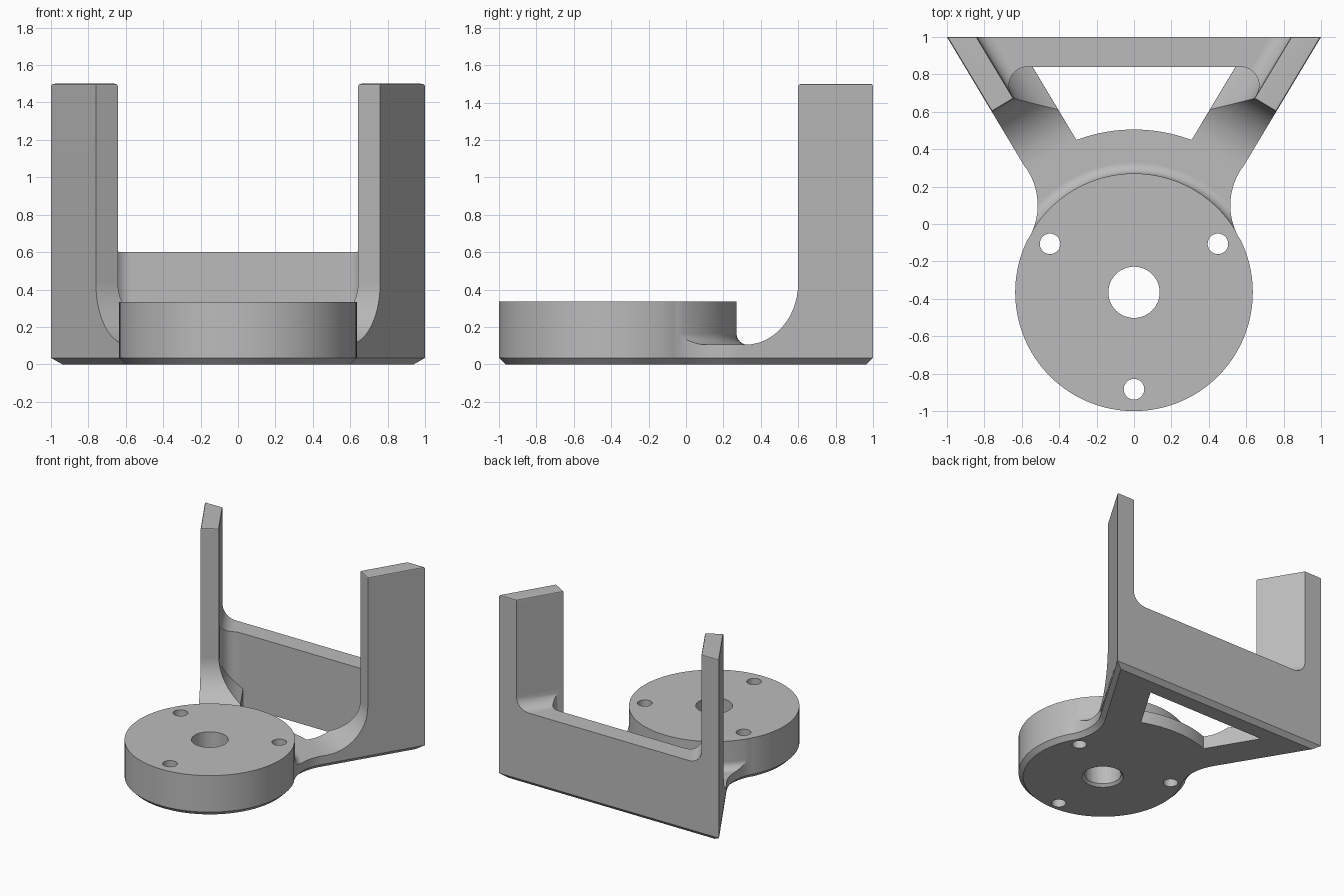
import bpy, bmesh
from math import sin, cos, pi, radians

cube = bpy.data.objects.get("Cube")
if cube:
    bpy.data.objects.remove(cube, do_unlink=True)

HUB_Y, HUB_R, HUB_TOP = -0.365, 0.635, 0.335
PLATE_TOP, CHAMFER = 0.105, 0.035
POST_T, POST_LEN, ARM_W, ARM_LEN = 0.137, 0.467, 0.31, 0.816
DX, DY = 0.5145, -0.8575          # direction of an arm, from back corner to hub


def arc(cx, cy, r, a0, a1, n):
    return [(cx + r * cos(radians(a0 + (a1 - a0) * i / n)),
             cy + r * sin(radians(a0 + (a1 - a0) * i / n))) for i in range(n + 1)]


def to_object(bm, name):
    bmesh.ops.recalc_face_normals(bm, faces=bm.faces)
    mesh = bpy.data.meshes.new(name)
    bm.to_mesh(mesh)
    bm.free()
    obj = bpy.data.objects.new(name, mesh)
    bpy.context.collection.objects.link(obj)
    return obj


def solid(name, start, end, chamfer=0):
    """Closed solid between two matching loops of 3D points."""
    bm = bmesh.new()
    a = [bm.verts.new(p) for p in start]
    b = [bm.verts.new(p) for p in end]
    base = bm.faces.new(a)
    bm.faces.new(b)
    for i in range(len(a)):
        j = (i + 1) % len(a)
        bm.faces.new((a[i], a[j], b[j], b[i]))
    bmesh.ops.recalc_face_normals(bm, faces=bm.faces)
    if chamfer:
        bmesh.ops.bevel(bm, geom=list(base.edges), offset=chamfer, segments=1,
                        affect='EDGES', clamp_overlap=False)
    return to_object(bm, name)


def prism(name, pts, z0, z1, chamfer=0):
    return solid(name, [(x, y, z0) for x, y in pts], [(x, y, z1) for x, y in pts], chamfer)


def combine(target, other, op):
    mod = target.modifiers.new("combine", 'BOOLEAN')
    mod.operation, mod.solver, mod.object = op, 'EXACT', other
    bpy.context.view_layer.objects.active = target
    bpy.ops.object.modifier_apply(modifier=mod.name)
    bpy.data.objects.remove(other, do_unlink=True)


def at(a, n, s):
    """Point a along the arm and n inward from its outer face; s is the side."""
    return (s * (1 - DX * a + DY * n), 1 + DY * a + DX * n)


def cove(offset, floor, r, reach):
    """Profile of the space above a concave fillet."""
    curve = arc(offset + r, floor + r, r, 180, 270, 14)
    return curve + [(reach, floor), (reach, 1.7), (offset, 1.7)]


# Base plate and hub as one outline with a chamfered underside
flank = [(-1, 1)] + arc(-0.865, 0.1, 0.35, 31, -28.3, 16)
rim = arc(0, HUB_Y, HUB_R, 153.75, 386.25, 62)
outline = flank + rim + [(-x, y) for x, y in reversed(flank)]
bracket = prism("bracket", outline, 0, HUB_TOP, CHAMFER)

# Clear the space behind the raised hub, leaving a small fillet at its foot
bm = bmesh.new()
section = arc(HUB_R + 0.06, PLATE_TOP + 0.06, 0.06, 180, 270, 6) + [(2, PLATE_TOP), (2, 0.5), (HUB_R, 0.5)]
rings = []
for i in range(35):
    t = radians(26.25 + 3.75 * i)
    rings.append([bm.verts.new((r * cos(t), HUB_Y + r * sin(t), z)) for r, z in section])
for p, q in zip(rings, rings[1:]):
    for i in range(len(p)):
        j = (i + 1) % len(p)
        bm.faces.new((p[i], p[j], q[j], q[i]))
bm.faces.new(rings[0])
bm.faces.new(rings[-1])
combine(bracket, to_object(bm, "hub_clearance"), 'DIFFERENCE')

for s in (-1, 1):
    # Arm with upright post, coved on its front and inner faces
    foot = [(s, 1), at(ARM_LEN, 0, s), at(ARM_LEN, ARM_W, s), (s * (1 + ARM_W / DY), 1)]
    arm = prism("arm_and_post", foot, 0.06, 1.5)
    prof = cove(POST_T, PLATE_TOP, 0.33, 0.9)
    combine(arm, solid("inner_cove", [(*at(-1, n, s), z) for n, z in prof],
                       [(*at(1.5, n, s), z) for n, z in prof]), 'DIFFERENCE')
    prof = cove(POST_LEN, PLATE_TOP, 0.33, 1.5)
    combine(arm, solid("front_cove", [(*at(a, -0.3, s), z) for a, z in prof],
                       [(*at(a, 0.8, s), z) for a, z in prof]), 'DIFFERENCE')
    # Softened top of the post
    bm = bmesh.new()
    bm.from_mesh(arm.data)
    top = [e for e in bm.edges if all(v.co.z > 1.49 for v in e.verts)]
    bmesh.ops.bevel(bm, geom=top, offset=0.012, segments=2, profile=0.5, affect='EDGES')
    bm.to_mesh(arm.data)
    bm.free()

    # Half of the back wall, rounded into the post
    r = 0.098
    round_in = [(s * -x, y) for x, y in arc(-0.57, 0.84 - r, r, 90, 211, 12)]
    half = [(0, 1), (0, 0.84)] + round_in + [at(0.443, 0.07, s), (s * 0.92, 1)]
    wall = prism("back_wall", half, 0.06, 0.75)
    prof = cove(POST_T, 0.6, 0.1, 1.5)
    combine(wall, solid("wall_top_cove", [(*at(-1, n, s), z) for n, z in prof],
                        [(*at(2, n, s), z) for n, z in prof]), 'DIFFERENCE')
    combine(arm, wall, 'UNION')
    combine(bracket, arm, 'UNION')

# Window between hub, arms and back wall
window = arc(0, HUB_Y, 0.87, 69.3, 110.7, 16) + [(-0.542, 0.84), (0.542, 0.84)]
combine(bracket, prism("window_cutter", window, -0.1, 1), 'DIFFERENCE')

# Centre bore with a chamfered mouth, and three bolt holes
combine(bracket, prism("bore_cutter", arc(0, HUB_Y, 0.137, 0, 352.5, 47), -0.1, 1), 'DIFFERENCE')
mouth = [[(x, y, z) for x, y in arc(0, HUB_Y, rad, 0, 352.5, 47)]
         for rad, z in ((0.167, -0.01), (0.127, 0.03))]
combine(bracket, solid("bore_mouth_cutter", *mouth), 'DIFFERENCE')
for deg in (30, 150, 270):
    t = radians(deg)
    hole = arc(0.518 * cos(t), HUB_Y + 0.518 * sin(t), 0.055, 0, 348.75, 31)
    combine(bracket, prism("bolt_hole_cutter", hole, -0.1, 1), 'DIFFERENCE')

# Plain grey finish
grey = bpy.data.materials.new("grey")
grey.use_nodes = True
color = (0.5, 0.5, 0.5, 1)
grey.diffuse_color = color
grey.node_tree.nodes["Principled BSDF"].inputs["Base Color"].default_value = color
bracket.data.materials.clear()
bracket.data.materials.append(grey)

# Smooth curves, crisp edges
bpy.ops.object.select_all(action='DESELECT')
bracket.select_set(True)
bpy.context.view_layer.objects.active = bracket
bpy.ops.object.shade_smooth_by_angle(angle=radians(25))
bracket.modifiers.new("even_shading", 'WEIGHTED_NORMAL').keep_sharp = True
